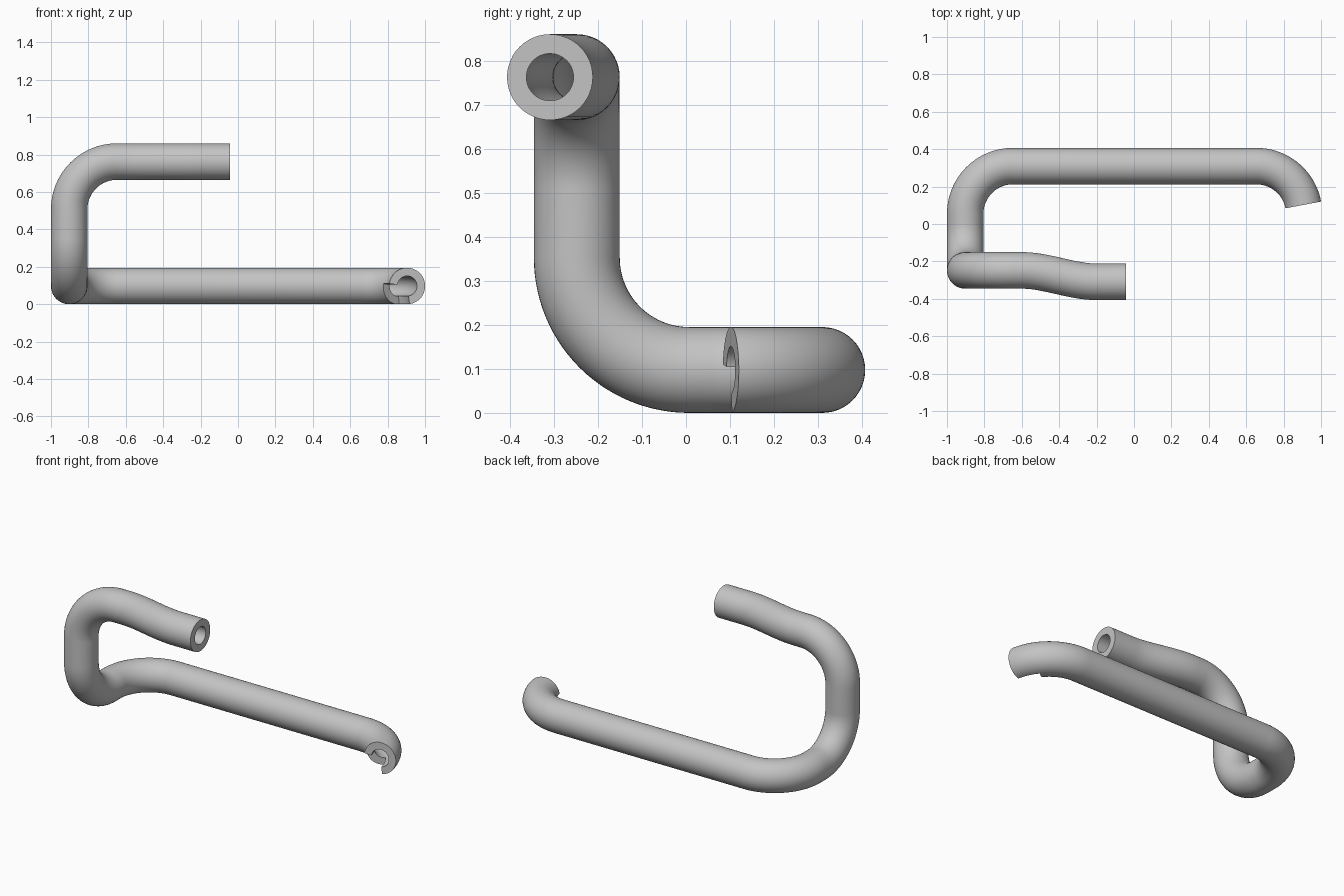
import bpy, bmesh, math
from mathutils import Vector

if "Cube" in bpy.data.objects:
    bpy.data.objects.remove(bpy.data.objects["Cube"], do_unlink=True)

SIDES = 48
OUTER, INNER, BEND = 0.0975, 0.0535, 0.255
GAP = range(23, 37)          # sides cut away at the notched end
X, Y, Z = Vector((1, 0, 0)), Vector((0, 1, 0)), Vector((0, 0, 1))


def arc(centre, u, v, start, end, steps):
    """Points and tangents of a bend turning from u towards v."""
    out = []
    for i in range(steps + 1):
        a = math.radians(start + (end - start) * i / steps)
        p = Vector(centre) + BEND * (u * math.cos(a) + v * math.sin(a))
        out.append((p, v * math.cos(a) - u * math.sin(a)))
    return out


def offset_run(x0, x1, y0, y1, z, steps):
    """Gentle sideways S between two parallel straights."""
    out = []
    for i in range(steps + 1):
        t = i / steps
        p = Vector((x0 + (x1 - x0) * t, y0 + (y1 - y0) * t * t * (3 - 2 * t), z))
        slope = (y1 - y0) * 6 * t * (1 - t) / (x1 - x0)
        out.append((p, Vector((1, slope, 0)).normalized()))
    return out


# Centre line, from the notched end to the plain end
notch = arc((0.654, 0.0545, OUTER), X, Y, 10.7, 39, 10)
path = notch + arc((0.654, 0.0545, OUTER), X, Y, 39, 90, 16)[1:]
path += arc((-0.6475, 0.0545, OUTER), X, Y, 90, 180, 28)
path += arc((-0.9025, 0.007, OUTER + BEND), -Z, -Y, 0, 90, 28)
path += arc((-0.6475, -0.248, 0.5075), -X, Z, 0, 90, 28)
path += offset_run(-0.6, -0.2, -0.248, -0.309, 0.7625, 20)
path.append((Vector((-0.0425, -0.309, 0.7625)), X))
last_notch = len(notch) - 1

# Rings of vertices carried along the path without twist
bm = bmesh.new()
rings = []
up, previous = Z.copy(), path[0][1]
for point, tangent in path:
    up = previous.rotation_difference(tangent) @ up
    previous = tangent
    side = tangent.cross(up)
    ring = []
    for radius in (OUTER, INNER):
        loop = []
        for k in range(SIDES):
            a = math.tau * k / SIDES
            loop.append(bm.verts.new(point + radius * (side * math.cos(a) + up * math.sin(a))))
        ring.append(loop)
    rings.append(ring)


def annulus(ring, keep):
    """Flat wall face across the tube thickness."""
    for k in keep:
        n = (k + 1) % SIDES
        bm.faces.new((ring[0][k], ring[0][n], ring[1][n], ring[1][k]))


# Outer skin and bore
for i in range(len(rings) - 1):
    a, b = rings[i], rings[i + 1]
    for k in range(SIDES):
        if i < last_notch and k in GAP:
            continue
        n = (k + 1) % SIDES
        for w in (0, 1):
            bm.faces.new((a[w][k], a[w][n], b[w][n], b[w][k]))
    # Side walls of the notch
    if i < last_notch:
        for k in (GAP.start, GAP.stop):
            bm.faces.new((a[0][k], b[0][k], b[1][k], a[1][k]))

# End faces and notch floor
annulus(rings[0], [k for k in range(SIDES) if k not in GAP])
annulus(rings[last_notch], GAP)
annulus(rings[-1], range(SIDES))
bmesh.ops.recalc_face_normals(bm, faces=bm.faces)
loose = [v for v in bm.verts if not v.link_faces]
bmesh.ops.delete(bm, geom=loose, context='VERTS')

mesh = bpy.data.meshes.new("bent_tube")
bm.to_mesh(mesh)
bm.free()
tube = bpy.data.objects.new("bent_tube", mesh)
bpy.context.collection.objects.link(tube)

# Plain grey
grey = bpy.data.materials.new("grey")
grey.use_nodes = True
colour = (0.55, 0.55, 0.55, 1)
grey.diffuse_color = colour
grey.node_tree.nodes["Principled BSDF"].inputs["Base Color"].default_value = colour
mesh.materials.append(grey)

bpy.ops.object.select_all(action='DESELECT')
tube.select_set(True)
bpy.context.view_layer.objects.active = tube
bpy.ops.object.shade_smooth_by_angle(angle=math.radians(30))
